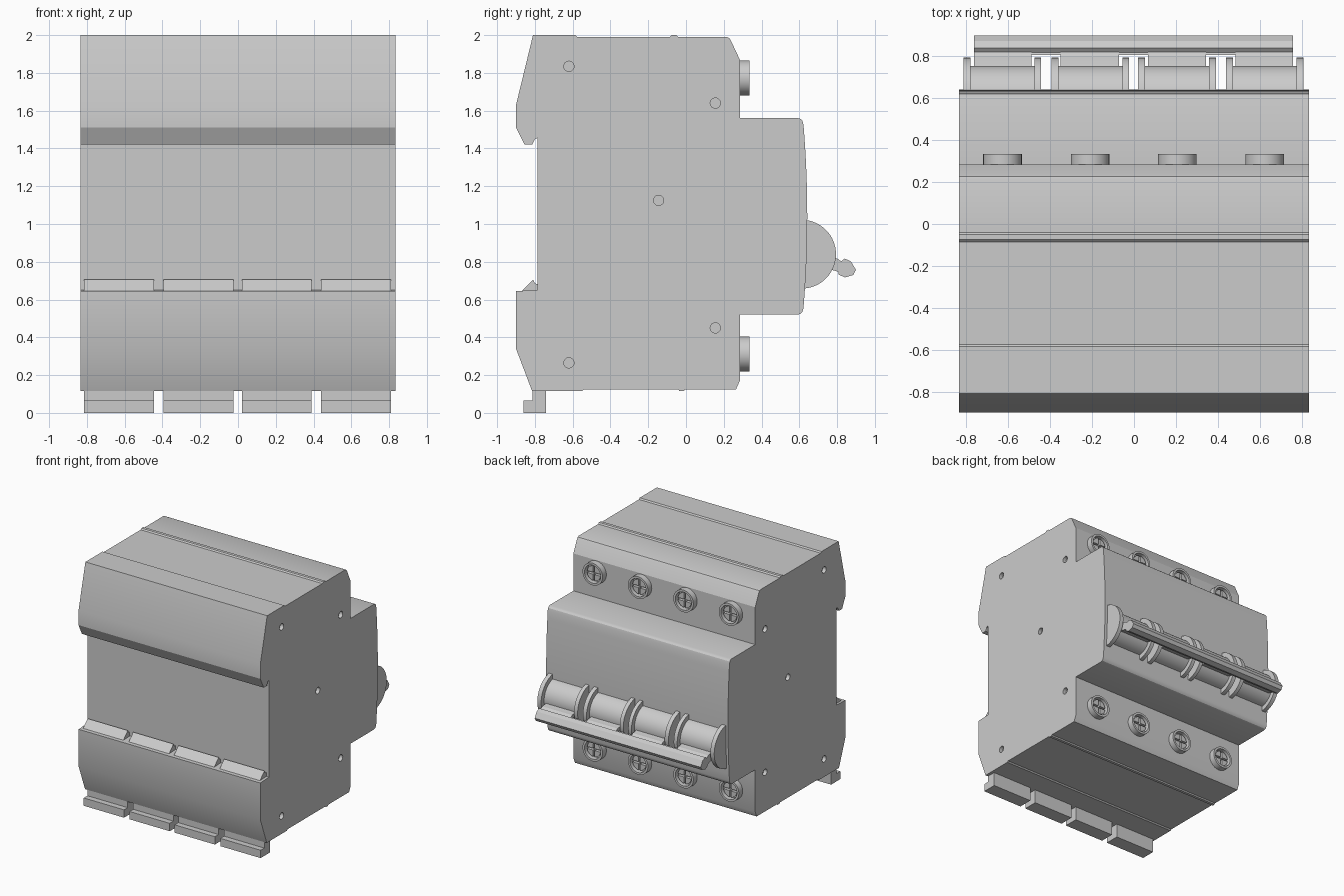
import bpy, bmesh, math
from mathutils import Matrix, Vector

if "Cube" in bpy.data.objects:
    bpy.data.objects.remove(bpy.data.objects["Cube"])


def finish(name, bm):
    bmesh.ops.remove_doubles(bm, verts=bm.verts, dist=1e-5)
    bmesh.ops.recalc_face_normals(bm, faces=bm.faces)
    me = bpy.data.meshes.new(name)
    bm.to_mesh(me)
    bm.free()
    ob = bpy.data.objects.new(name, me)
    bpy.context.collection.objects.link(ob)
    return ob


def add_prism(bm, pts, a, b, axis="x"):
    # pts are (y, z) for axis x, or (x, z) for axis y
    place = (lambda p, t: (t, p[0], p[1])) if axis == "x" else (lambda p, t: (p[0], t, p[1]))
    lo = [bm.verts.new(place(p, a)) for p in pts]
    hi = [bm.verts.new(place(p, b)) for p in pts]
    bm.faces.new(lo)
    bm.faces.new(hi[::-1])
    for i in range(len(pts)):
        j = (i + 1) % len(pts)
        bm.faces.new((lo[i], lo[j], hi[j], hi[i]))


def prisms(name, pts, spans):
    bm = bmesh.new()
    for a, b in spans:
        add_prism(bm, pts, a, b)
    return finish(name, bm)


def circle(cy, cz, r, n=32):
    return [(cy + r * math.cos(2 * math.pi * i / n), cz + r * math.sin(2 * math.pi * i / n)) for i in range(n)]


W = 0.835

# Housing: side profile with bowed front panel, rail groove at the back
bow = []
for i in range(17):
    t = 1 - i / 8
    bow.append((0.642 - 0.020 * t * t, 1.04 + 0.485 * t))
profile = [
    (-0.81, 2.0), (-0.585, 2.0), (-0.575, 1.99), (-0.085, 1.99), (-0.075, 2.0), (-0.05, 2.0), (-0.04, 1.99),
    (0.215, 1.99), (0.228, 1.985), (0.237, 1.972), (0.285, 1.87), (0.285, 1.56),
    (0.595, 1.56), (0.607, 1.556), (0.617, 1.545)] + bow + [
    (0.617, 0.537), (0.607, 0.525), (0.592, 0.52),
    (0.285, 0.52), (0.285, 0.17), (0.265, 0.125),
    (-0.005, 0.125), (-0.012, 0.116), (-0.035, 0.116), (-0.042, 0.125), (-0.54, 0.125), (-0.55, 0.116),
    (-0.815, 0.116), (-0.90, 0.34), (-0.90, 0.645), (-0.785, 0.65),
    (-0.785, 1.455), (-0.80, 1.45), (-0.815, 1.42), (-0.855, 1.42), (-0.90, 1.51), (-0.90, 1.63)]
body = prisms("housing", profile, [(-W, W)])

# Rivet recesses in both sides
bm = bmesh.new()
for y, z in [(-0.62, 1.835), (0.155, 1.64), (-0.145, 1.125), (0.155, 0.45), (-0.62, 0.265)]:
    for s in (-1, 1):
        add_prism(bm, circle(y, z, 0.027, 24), s * (W - 0.03), s * (W + 0.03))
cutter = finish("rivet_cutter", bm)
cutter.hide_render = True
mod = body.modifiers.new("rivets", "BOOLEAN")
mod.operation = "DIFFERENCE"
mod.solver = "EXACT"
mod.object = cutter
bpy.context.view_layer.objects.active = body
bpy.ops.object.modifier_apply(modifier=mod.name)
bpy.data.objects.remove(cutter)

# Rail clips: hooks above the lower ledge and pull tabs under the base
clips = [(-0.815, -0.445), (-0.395, -0.025), (0.02, 0.39), (0.44, 0.81)]
prisms("rail_hooks", [(-0.875, 0.64), (-0.81, 0.705), (-0.80, 0.685), (-0.78, 0.68), (-0.78, 0.64)], clips)
prisms("rail_tabs", [(-0.86, 0), (-0.86, 0.065), (-0.812, 0.065), (-0.812, 0.125), (-0.74, 0.125), (-0.74, 0)], clips)

# Terminal screws: raised collar with a cross-slotted head inside
quad = [(0.008, 0.008)]
for i in range(9):
    a0 = math.asin(0.008 / 0.062)
    a = a0 + (math.pi / 2 - 2 * a0) * i / 8
    quad.append((0.062 * math.cos(a), 0.062 * math.sin(a)))
collar = [(0, 0.292), (0.074, 0.292), (0.074, 0.335), (0.092, 0.335), (0.092, 0.275)]
for row, cz in (("upper", 1.773), ("lower", 0.312)):
    for k, cx in enumerate((-0.628, -0.21, 0.207, 0.624)):
        bm = bmesh.new()
        vs = [bm.verts.new((cx + r, y, cz)) for r, y in collar]
        es = [bm.edges.new(vs[i:i + 2]) for i in range(len(vs) - 1)]
        bmesh.ops.spin(bm, geom=vs + es, cent=(cx, 0, cz), axis=(0, 1, 0),
                       angle=2 * math.pi, steps=40, use_merge=True)
        for sx in (-1, 1):
            for sz in (-1, 1):
                add_prism(bm, [(cx + sx * x, cz + sz * z) for x, z in quad], 0.29, 0.318, "y")
        finish(f"{row}_terminal_screw_{k + 1}", bm)

# Toggle rotors: paired side discs with a smaller drum between them
CY, CZ = 0.612, 0.84
discs = [(-0.815, -0.78), (-0.475, -0.443), (-0.395, -0.36), (-0.055, -0.025),
         (0.02, 0.052), (0.358, 0.392), (0.44, 0.472), (0.775, 0.81)]
prisms("toggle_discs", circle(CY, CZ, 0.182, 64), discs)
arms = [(-0.765, -0.49), (-0.35, -0.072), (0.068, 0.345), (0.485, 0.76)]
drums = [(discs[i][1], discs[i + 1][0]) for i in range(0, 8, 2)]
prisms("toggle_drums", circle(CY, CZ, 0.143, 64), drums)

# Lever arms joining the drums to the common handle bar
prisms("lever_arms", [(0.70, 0.84), (0.765, 0.822), (0.80, 0.818), (0.825, 0.80),
                      (0.825, 0.74), (0.79, 0.752), (0.70, 0.775)], arms)
prisms("handle_bar", [(0.808, 0.805), (0.818, 0.80), (0.84, 0.817), (0.873, 0.802), (0.90, 0.757),
                      (0.885, 0.73), (0.842, 0.717), (0.808, 0.732)], [(-0.765, 0.76)])

# Smooth curved surfaces, keep edges crisp
bpy.ops.object.select_all(action="SELECT")
bpy.ops.object.shade_smooth_by_angle(angle=math.radians(25))
